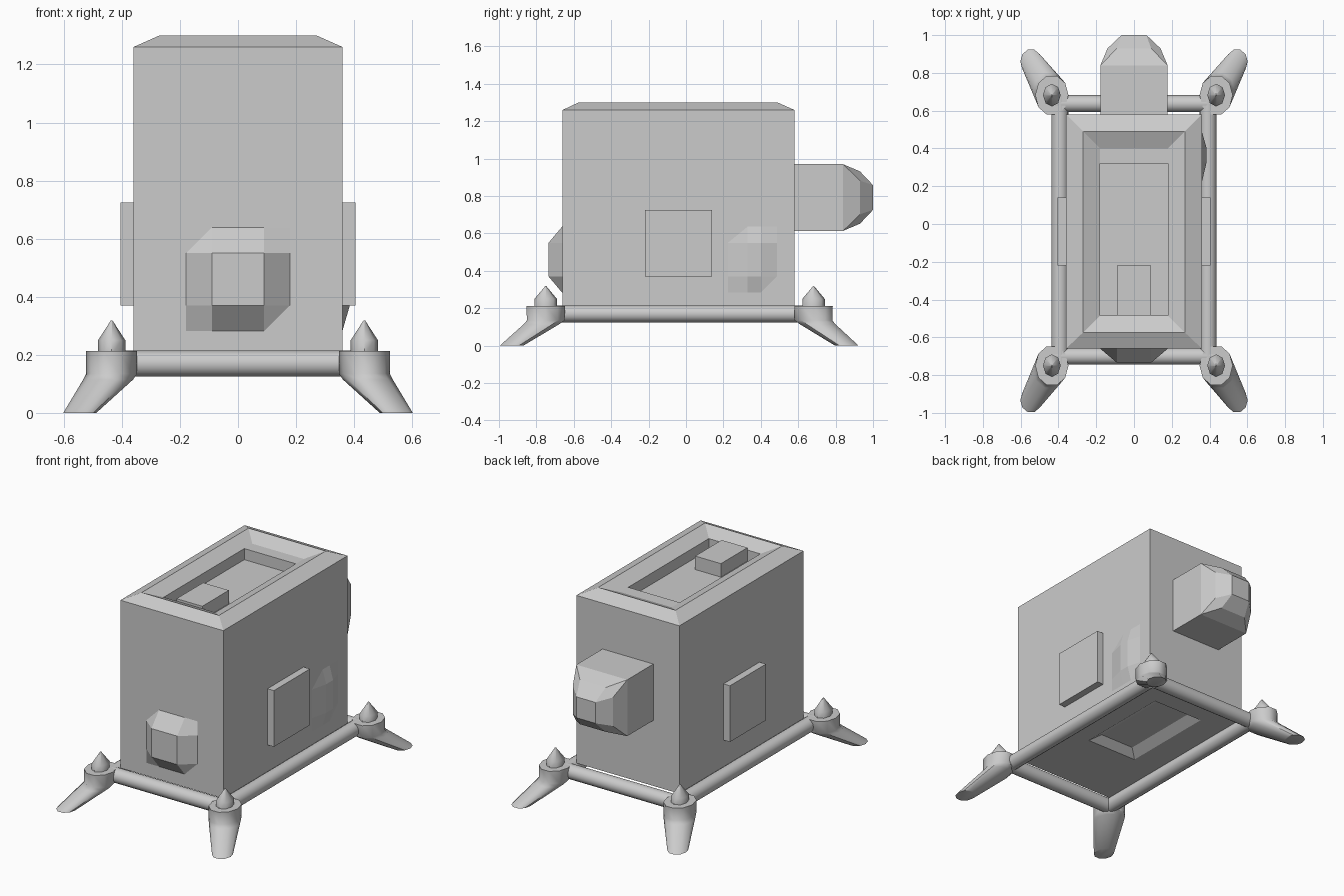
import bpy, bmesh, math
from mathutils import Vector

if "Cube" in bpy.data.objects:
    bpy.data.objects.remove(bpy.data.objects["Cube"])

grey = bpy.data.materials.new("plain grey")
grey.diffuse_color = (0.6, 0.6, 0.6, 1)
grey.use_nodes = True
grey.node_tree.nodes["Principled BSDF"].inputs["Base Color"].default_value = grey.diffuse_color


def finish(bm, name, smooth=False):
    bmesh.ops.remove_doubles(bm, verts=bm.verts, dist=1e-4)
    bmesh.ops.recalc_face_normals(bm, faces=bm.faces)
    me = bpy.data.meshes.new(name)
    bm.to_mesh(me)
    bm.free()
    me.materials.append(grey)
    ob = bpy.data.objects.new(name, me)
    bpy.context.collection.objects.link(ob)
    if smooth:
        bpy.ops.object.select_all(action='DESELECT')
        ob.select_set(True)
        bpy.context.view_layer.objects.active = ob
        bpy.ops.object.shade_smooth_by_angle(angle=math.radians(50))
    return ob


def loft(name, rings, smooth=False):
    """Skin a list of closed rings and cap both ends."""
    bm = bmesh.new()
    loops = [[bm.verts.new(p) for p in r] for r in rings]
    for a, b in zip(loops, loops[1:]):
        for i in range(len(a)):
            j = (i + 1) % len(a)
            bm.faces.new((a[i], a[j], b[j], b[i]))
    bm.faces.new(loops[0])
    bm.faces.new(loops[-1])
    return finish(bm, name, smooth)


def rect(hx, y0, y1, z):
    return [(-hx, y0, z), (hx, y0, z), (hx, y1, z), (-hx, y1, z)]


def oval(cx, cy, z, rx, ry, n=10):
    return [(cx + rx * math.cos(2 * math.pi * i / n),
             cy + ry * math.sin(2 * math.pi * i / n), z) for i in range(n)]


def box(name, x0, x1, y0, y1, z0, z1):
    return loft(name, [[(x0, y0, z), (x1, y0, z), (x1, y1, z), (x0, y1, z)]
                       for z in (z0, z1)])


def bump(name, us, zs, place):
    """Raised pad on a 4 x 4 grid whose four inner points stand out."""
    bm = bmesh.new()
    g = [[bm.verts.new(place(u, z, i in (1, 2) and j in (1, 2)))
          for j, z in enumerate(zs)] for i, u in enumerate(us)]
    for i in range(3):
        for j in range(3):
            bm.faces.new((g[i][j], g[i + 1][j], g[i + 1][j + 1], g[i][j + 1]))
    bm.faces.new([g[0][0], g[1][0], g[2][0], g[3][0], g[3][1], g[3][2],
                  g[3][3], g[2][3], g[1][3], g[0][3], g[0][2], g[0][1]])
    return finish(bm, name)


# body with a hollow underneath, a raised rim and a sunken top tray
loft("body", [rect(0.12, -0.16, 0.36, 0.24), rect(0.18, -0.21, 0.41, 0.20),
              rect(0.36, -0.66, 0.58, 0.20), rect(0.36, -0.66, 0.58, 1.26),
              rect(0.27, -0.575, 0.49, 1.30), rect(0.18, -0.485, 0.40, 1.26),
              rect(0.18, -0.485, 0.32, 1.26), rect(0.18, -0.485, 0.32, 1.19)])
box("tray_block", -0.09, 0.09, -0.485, -0.22, 1.18, 1.275)

# side plates
for s, side in ((-1, "left"), (1, "right")):
    xs = sorted((s * 0.35, s * 0.405))
    box(side + "_plate", xs[0], xs[1], -0.22, 0.14, 0.37, 0.725)

# raised pads on the front and on the right side
rows = (0.28, 0.37, 0.55, 0.64)
bump("front_pad", (-0.18, -0.09, 0.09, 0.18), rows,
     lambda u, z, out: (u, -0.735 if out else -0.659, z))
bump("right_pad", (0.22, 0.33, 0.40, 0.49), rows,
     lambda u, z, out: (0.385 if out else 0.359, u, z))


# rear nozzle: square tube with a chamfered, tapering end
def chamfered(h, c, y):
    k = h - c
    pts = [(h, -k), (h, k), (k, h), (-k, h), (-h, k), (-h, -k), (-k, -h), (k, -h)]
    return [(x, y, 0.792 + z) for x, z in pts]


loft("rear_nozzle", [chamfered(0.178, 0, 0.57), chamfered(0.178, 0, 0.84),
                     chamfered(0.14, 0.05, 0.93), chamfered(0.066, 0, 1.0)])


# round base rails
def rail(name, a, b, r=0.045):
    a, b = Vector(a), Vector(b)
    d = (b - a).normalized()
    u, v = d.cross(Vector((0, 0, 1))), Vector((0, 0, 1))
    ring = [u * r * math.cos(t * math.pi / 8) + v * r * math.sin(t * math.pi / 8)
            for t in range(16)]
    loft(name, [[c + p for p in ring] for c in (a, b)], True)


rail("front_rail", (-0.43, -0.70, 0.17), (0.43, -0.70, 0.17))
rail("back_rail", (-0.43, 0.637, 0.17), (0.43, 0.637, 0.17))
rail("left_rail", (-0.392, -0.74, 0.17), (-0.392, 0.68, 0.17))
rail("right_rail", (0.392, -0.74, 0.17), (0.392, 0.68, 0.17))

# splayed legs with a pointed finial on each corner
for s, side in ((-1, "left"), (1, "right")):
    for end, y, foot in (("front", -0.75, -0.933), ("back", 0.682, 0.86)):
        x = s * 0.435
        loft(f"{end}_{side}_leg",
             [oval(x, y, 0.213, 0.088, 0.108), oval(x, y, 0.135, 0.088, 0.106),
              oval(x + s * 0.012, y + (foot - y) * 0.12, 0.115, 0.086, 0.10),
              oval(s * 0.545, foot, 0, 0.057, 0.066)], True)
        loft(f"{end}_{side}_finial",
             [oval(x, y, 0.20, 0.047, 0.06, 8), oval(x, y, 0.25, 0.047, 0.06, 8),
              oval(x, y, 0.318, 0.003, 0.003, 8)], True)
